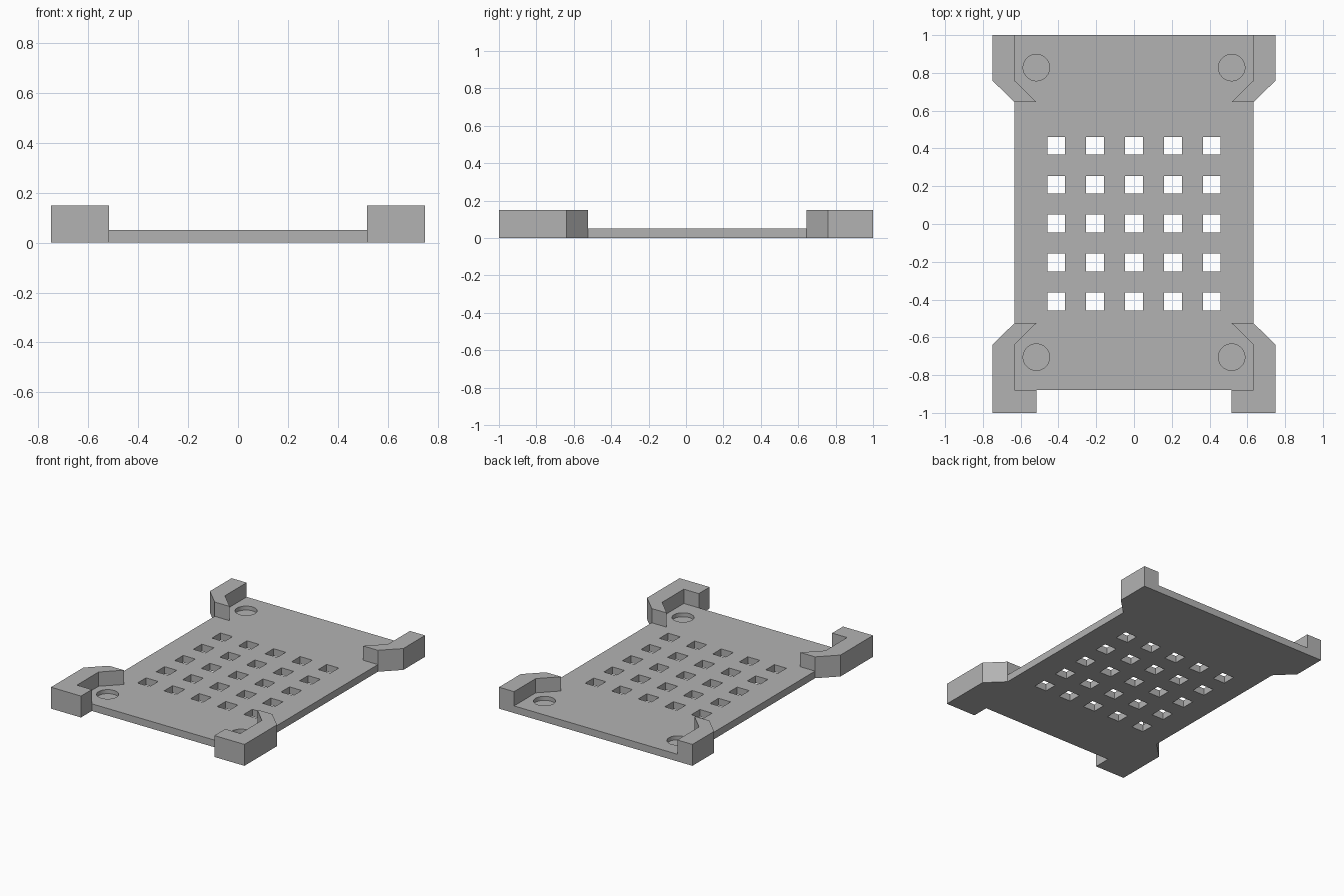
import bpy, bmesh, math

cube = bpy.data.objects.get("Cube")
if cube:
    bpy.data.objects.remove(cube, do_unlink=True)

grey = bpy.data.materials.new("plain grey")
grey.use_nodes = True
colour = (0.45, 0.45, 0.45, 1)
grey.diffuse_color = colour
grey.node_tree.nodes["Principled BSDF"].inputs["Base Color"].default_value = colour

PLATE_TOP, CORNER_TOP = 0.05, 0.15
INNER, OUTER, TOE = 0.633, 0.75, 0.517   # half widths in x


def prism(name, outlines, low, high):
    """Extrude one or more flat outlines between two heights."""
    bm = bmesh.new()
    for outline in outlines:
        face = bm.faces.new([bm.verts.new((x, y, low)) for x, y in outline])
        side = bmesh.ops.extrude_face_region(bm, geom=[face])
        tops = [v for v in side["geom"] if isinstance(v, bmesh.types.BMVert)]
        bmesh.ops.translate(bm, verts=tops, vec=(0, 0, high - low))
    bmesh.ops.recalc_face_normals(bm, faces=bm.faces)
    mesh = bpy.data.meshes.new(name)
    bm.to_mesh(mesh)
    bm.free()
    mesh.materials.append(grey)
    obj = bpy.data.objects.new(name, mesh)
    bpy.context.collection.objects.link(obj)
    return obj


def rectangle(x, y, half_x, half_y):
    return [(x - half_x, y - half_y), (x + half_x, y - half_y),
            (x + half_x, y + half_y), (x - half_x, y + half_y)]


def circle(x, y, radius, sides=48):
    turns = [math.tau * i / sides for i in range(sides)]
    return [(x + radius * math.cos(a), y + radius * math.sin(a)) for a in turns]


def mirrored(outline):
    return [outline, [(-x, y) for x, y in outline]]


# Base plate
plate = prism("base_plate", [rectangle(0, 0.06, INNER, 0.94)], 0, PLATE_TOP)

# Corner brackets: open at the back, hooked round the plate at the front
back = [(INNER, 1), (OUTER, 1), (OUTER, 0.76), (INNER, 0.645),
        (TOE, 0.645), (INNER, 0.76)]
front = [(OUTER, -1), (OUTER, -0.64), (INNER, -0.525), (TOE, -0.525),
         (INNER, -0.64), (INNER, -0.88), (TOE, -0.88), (TOE, -1)]
brackets = prism("corner_brackets", mirrored(back) + mirrored(front), 0, CORNER_TOP)

# Grid of square vents through the plate
steps = [0.206 * i for i in range(-2, 3)]
vents = prism("vent_cutter", [rectangle(x, y + 0.002, 0.047, 0.047)
                              for x in steps for y in steps], -0.1, 0.1)

# Shallow round magnet pockets near the corners
pockets = prism("pocket_cutter", mirrored(circle(TOE, 0.828, 0.07))
                + mirrored(circle(TOE, -0.705, 0.07)), 0.022, 0.1)

# Join the brackets and cut the openings
for helper, operation in ((vents, "DIFFERENCE"), (pockets, "DIFFERENCE"),
                          (brackets, "UNION")):
    mod = plate.modifiers.new(helper.name, "BOOLEAN")
    mod.operation = operation
    mod.solver = "EXACT"
    mod.object = helper

bpy.context.view_layer.update()
evaluated = plate.evaluated_get(bpy.context.evaluated_depsgraph_get())
finished = bpy.data.meshes.new_from_object(evaluated)
plate.modifiers.clear()
plate.data = finished
for helper in (brackets, vents, pockets):
    bpy.data.objects.remove(helper, do_unlink=True)

# Smooth pocket walls, sharp edges elsewhere
bpy.ops.object.select_all(action="DESELECT")
plate.select_set(True)
bpy.context.view_layer.objects.active = plate
bpy.ops.object.shade_smooth_by_angle(angle=math.radians(30))
